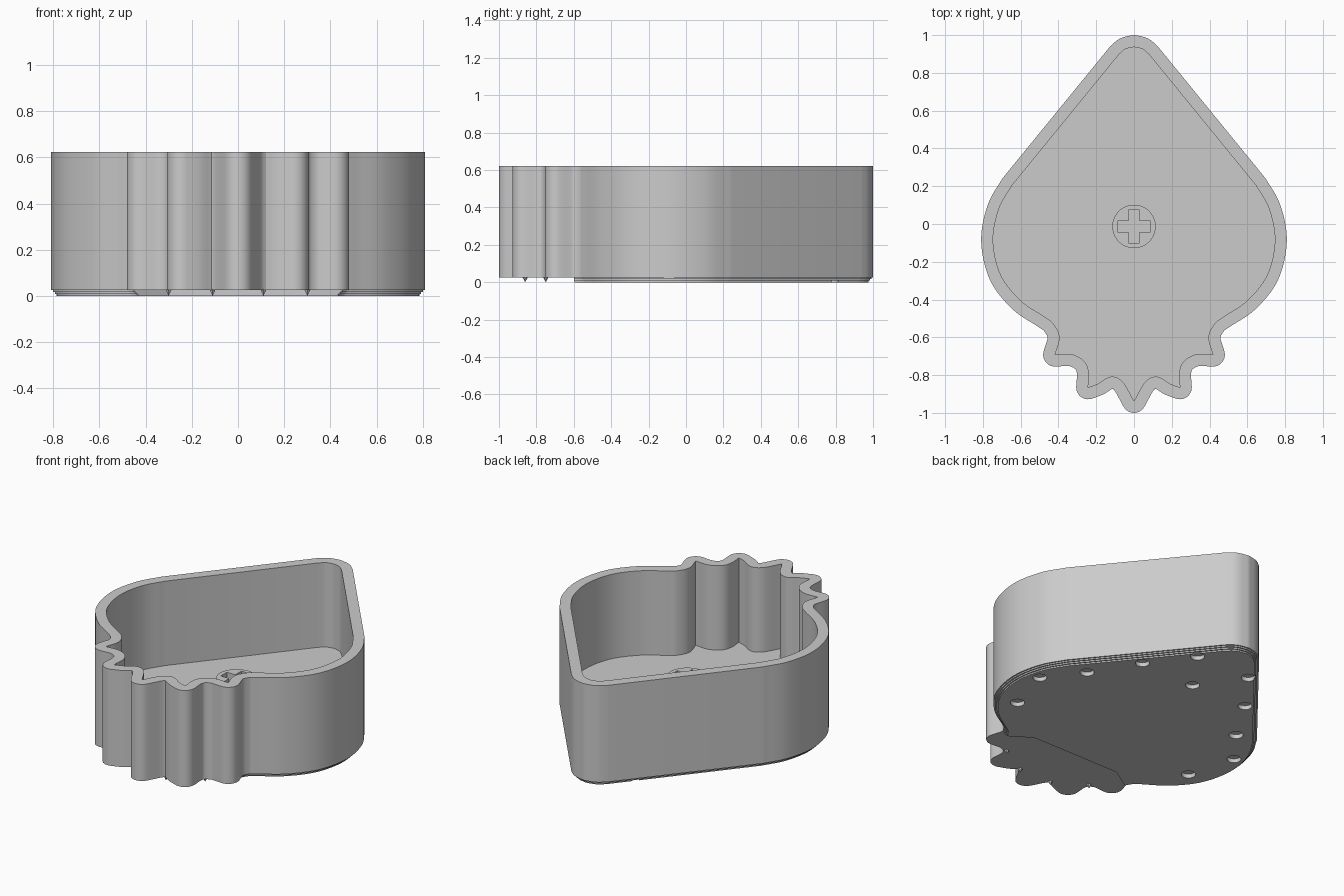
import bpy, bmesh, math
from mathutils import Vector

cube = bpy.data.objects.get("Cube")
if cube:
    bpy.data.objects.remove(cube, do_unlink=True)

TOP, BASE, FLOOR, WALL = 0.622, 0.025, 0.1, 0.063

grey = bpy.data.materials.new("plain grey")
grey.use_nodes = True
COLOUR = (0.6, 0.6, 0.6, 1)
grey.diffuse_color = COLOUR
grey.node_tree.nodes["Principled BSDF"].inputs["Base Color"].default_value = COLOUR


def spline(points, steps=8):
    """Smooth curve through the points, without the last one."""
    p = [Vector(q) for q in points]
    p = [2 * p[0] - p[1]] + p + [2 * p[-1] - p[-2]]
    out = []
    for a, b, c, d in zip(p, p[1:], p[2:], p[3:]):
        for i in range(steps):
            t = i / steps
            out.append(0.5 * (2 * b + (c - a) * t + (2 * a - 5 * b + 4 * c - d) * t ** 2
                              + (3 * b - a - 3 * c + d) * t ** 3))
    return out


def gap(p, a, b):
    e = b - a
    t = max(0, min(1, (p - a).dot(e) / e.length_squared))
    return (p - a - e * t).length


def offset(loop, dist):
    """Outward offset of a clockwise loop: round outer corners, mitred inner ones."""
    n = len(loop)
    out = []
    for i in range(n):
        e1 = (loop[i] - loop[i - 1]).normalized()
        e2 = (loop[(i + 1) % n] - loop[i]).normalized()
        start = math.atan2(e1.x, -e1.y)
        turn = math.atan2(e1.x * e2.y - e1.y * e2.x, e1.dot(e2))
        if turn < -0.15:
            arc = math.ceil(-turn / 0.2)
            spokes = [(start + turn * k / arc, dist) for k in range(arc + 1)]
        else:
            spokes = [(start + turn / 2, dist / math.cos(turn / 2))]
        for ang, r in spokes:
            q = loop[i] + r * Vector((math.cos(ang), math.sin(ang)))
            clear = min(gap(q, loop[j - 1], loop[j]) for j in range(n)) > dist - 0.0002
            if clear and (not out or (q - out[-1]).length > 0.002):
                out.append(q)
    return out


def finish(bm, name):
    bmesh.ops.recalc_face_normals(bm, faces=bm.faces)
    mesh = bpy.data.meshes.new(name)
    bm.to_mesh(mesh)
    bm.free()
    obj = bpy.data.objects.new(name, mesh)
    bpy.context.collection.objects.link(obj)
    mesh.materials.append(grey)
    return obj


def ring(bm, outline, z):
    return [bm.verts.new((p[0], p[1], z)) for p in outline]


def bridge(bm, low, high):
    for i in range(len(low)):
        bm.faces.new((low[i - 1], low[i], high[i], high[i - 1]))


def slab(name, outline, z0, z1):
    bm = bmesh.new()
    low, high = ring(bm, outline, z0), ring(bm, outline, z1)
    bridge(bm, low, high)
    bm.faces.new(low)
    bm.faces.new(high)
    return finish(bm, name)


def open_tub(name, outer, inner):
    bm = bmesh.new()
    rims = [ring(bm, outer, TOP), ring(bm, inner, TOP)]
    edges = [bm.edges.new((r[i - 1], r[i])) for r in rims for i in range(len(r))]
    bmesh.ops.triangle_fill(bm, use_beauty=True, edges=edges, normal=(0, 0, 1))
    for rim, outline, z in zip(rims, (outer, inner), (BASE, FLOOR)):
        low = ring(bm, outline, z)
        bridge(bm, low, rim)
        bm.faces.new(low)
    return finish(bm, name)


def circle(x, y, r, n):
    return [(x + r * math.cos(math.tau * i / n), y + r * math.sin(math.tau * i / n))
            for i in range(n)]


def activate(obj):
    bpy.ops.object.select_all(action="DESELECT")
    obj.select_set(True)
    bpy.context.view_layer.objects.active = obj


def cut(obj, cutter):
    mod = obj.modifiers.new("cut", "BOOLEAN")
    mod.operation, mod.solver, mod.object = "DIFFERENCE", "EXACT", cutter
    activate(obj)
    bpy.ops.object.modifier_apply(modifier=mod.name)


# Inner outline: pointed fruit body, then leafy crown lobes meeting at sharp corners
half = spline([(0, .937), (.045, .926), (.08, .897)], 5)
half.append(Vector((.08, .897)))
half += spline([(.645, .205), (.715, .08), (.746, -.09), (.705, -.27), (.60, -.405),
                (.475, -.49), (.425, -.53), (.394, -.60), (.418, -.692)])
half += spline([(.418, -.692), (.33, -.69), (.266, -.724), (.24, -.78), (.243, -.865)])
half += spline([(.243, -.865), (.19, -.845), (.122, -.808), (.06, -.835), (0, -.937)])
half.append(Vector((0, -.937)))
inner = half + [Vector((-p.x, p.y)) for p in reversed(half[1:-1])]

# Tub with open top
tub = open_tub("tub", offset(inner, WALL), inner)

# Stepped edge under the fruit body, notched where the crown begins
layers = []
for i in range(3):
    rim = offset(inner, 0.038 + 0.0085 * i)
    crown = [k for k, p in enumerate(rim) if p.y < -0.6]
    rim = rim[:crown[0]] + [(.3, -.51), (-.3, -.51)] + rim[crown[-1] + 1:]
    layers.append(slab(f"base_step_{i + 1}", rim, 0.0085 * i, BASE + 0.003))

# Round seed dimples pressed into the underside
right_seeds = [(.625, -.27), (.71, .025), (.545, .24), (.375, .52), (.185, .775)]
for x, y in right_seeds + [(-x, y) for x, y in right_seeds] + [(0, .51)]:
    dimple = slab("seed_cutter", circle(x, y, 0.04, 16), -0.05, 0.05)
    for obj in layers:
        cut(obj, dimple)
    bpy.data.objects.remove(dimple, do_unlink=True)

# Socket post with a cross-shaped hole
CY = -0.013
post = slab("socket_post", circle(0, CY, 0.115, 40), FLOOR - 0.01, 0.28)
L, W = 0.088, 0.03
cross = []
for c, s in ((1, 0), (0, 1), (-1, 0), (0, -1)):
    cross += [(x * c - y * s, CY + x * s + y * c) for x, y in ((L, -W), (L, W), (W, W))]
socket = slab("cross_cutter", cross, FLOOR + 0.002, 0.4)
cut(post, socket)
bpy.data.objects.remove(socket, do_unlink=True)

# Small points under the notches between crown lobes
for side in (-1, 1):
    for x, y in ((.3, -.75), (.11, -.86)):
        bpy.ops.mesh.primitive_cone_add(vertices=6, radius1=0.0, radius2=0.016, depth=0.03,
                                        location=(side * x, y, 0.015))
        tip = bpy.context.object
        tip.name = "crown_point"
        tip.data.materials.append(grey)

# Smooth curved walls, keep rims crisp
for obj in [tub, post] + layers:
    activate(obj)
    bpy.ops.object.shade_smooth_by_angle(angle=math.radians(30))
